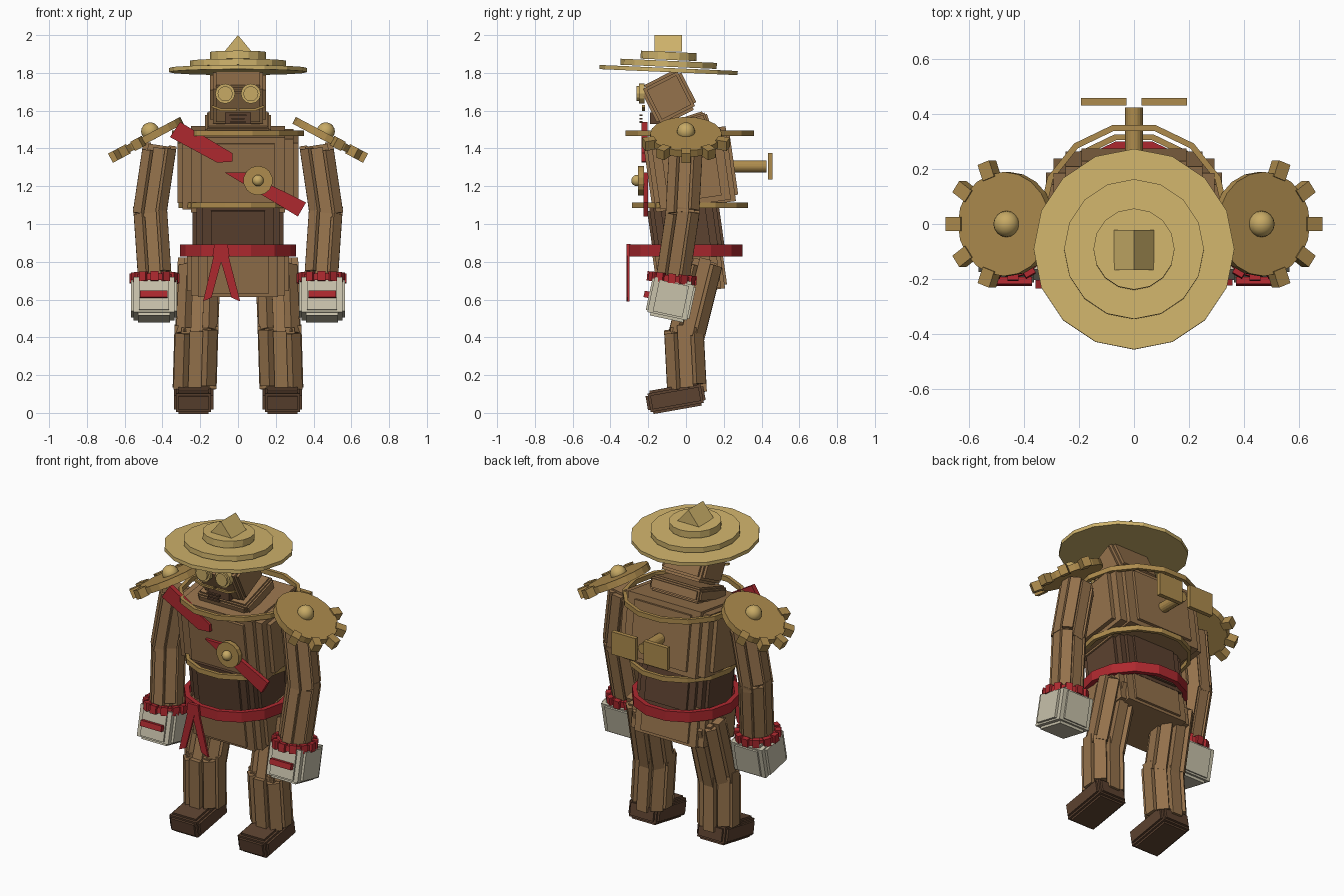
import bpy, bmesh, math
from mathutils import Matrix, Vector, Euler

if "Cube" in bpy.data.objects:
    bpy.data.objects.remove(bpy.data.objects["Cube"])

R = math.radians
COL = {
    "wood": (0.30, 0.168, 0.072), "dark wood": (0.107, 0.054, 0.029),
    "brass": (0.42, 0.26, 0.075), "straw": (0.63, 0.455, 0.15),
    "red cloth": (0.42, 0.022, 0.028), "cream": (0.58, 0.54, 0.41),
    "light brass": (0.57, 0.40, 0.13),
}
MATS = {}
for n, c in COL.items():
    MATS[n] = bpy.data.materials.new(n)
    MATS[n].diffuse_color = (*c, 1)


def part(name, mat, build, mirror=False, smooth=False):
    """Build one object; build(bm) adds the geometry."""
    bm = bmesh.new()
    build(bm)
    bmesh.ops.recalc_face_normals(bm, faces=bm.faces)
    me = bpy.data.meshes.new(name)
    bm.to_mesh(me)
    bm.free()
    me.materials.append(MATS[mat])
    ob = bpy.data.objects.new(name, me)
    bpy.context.collection.objects.link(ob)
    if smooth:
        for p in me.polygons:
            p.use_smooth = True
    if mirror:
        ob.modifiers.new("Mirror", 'MIRROR')
    return ob


def frame(c, rx=0, ry=0, rz=0):
    return Matrix.Translation(c) @ Euler((R(rx), R(ry), R(rz))).to_matrix().to_4x4()


def box(bm, m, s):
    bmesh.ops.create_cube(bm, size=1, matrix=m @ Matrix.Diagonal((*s, 1)))


def layered(bm, m, s, t=0.03):
    """Box with a raised panel on each face."""
    x, y, z = s
    box(bm, m, (x - t, y - t, z - t))
    box(bm, m, (x, y - 2 * t, z - 2 * t))
    box(bm, m, (x - 2 * t, y, z - 2 * t))
    box(bm, m, (x - 2 * t, y - 2 * t, z))


def stepped(bm, m, s):
    """Block rounded off in plan by nested boxes."""
    x, y, z = s
    for fx, fy, fz in ((1, .62, .8), (.92, .82, .94), (.78, .93, 1), (.6, 1, .84)):
        box(bm, m, (x * fx, y * fy, z * fz))


def limb(bm, a, b, w, d):
    """Bundle of planks of uneven length running from a to b."""
    a, b = Vector(a), Vector(b)
    L = (a - b).length
    q = Vector((0, 0, 1)).rotation_difference(a - b)
    m = Matrix.Translation((a + b) / 2) @ q.to_matrix().to_4x4()
    box(bm, m, (w * .68, d * .68, L * 1.02))
    for i in range(8):
        t = math.pi * i / 4
        k = .38 if i % 2 == 0 else .41
        off = frame((w * k * math.cos(t), d * k * math.sin(t), .012 * (-1) ** (i // 2)), 0, 0, 45 * i)
        box(bm, m @ off, (w * .23, d * .34, L * (.9 if i % 2 else 1.0)))


def cyl(bm, m, r, h, n):
    bmesh.ops.create_cone(bm, cap_ends=True, segments=n, radius1=r, radius2=r, depth=h, matrix=m)


def ball(bm, c, r):
    bmesh.ops.create_uvsphere(bm, u_segments=16, v_segments=10, radius=r, matrix=Matrix.Translation(c))


def prism(bm, pts, y0, y1):
    """Extrude an x-z outline from y0 to y1."""
    lo = [bm.verts.new((x, y0, z)) for x, z in pts]
    hi = [bm.verts.new((x, y1, z)) for x, z in pts]
    bm.faces.new(lo)
    bm.faces.new(hi[::-1])
    for i in range(len(pts)):
        j = (i + 1) % len(pts)
        bm.faces.new((lo[i], hi[i], hi[j], lo[j]))


def ring(bm, c, r, t, h, n):
    """Flat-sided hoop with a flat side to the back."""
    rows = []
    for i in range(n):
        a = 2 * math.pi * (i + .5) / n
        s, k = math.sin(a), math.cos(a)
        rows.append([bm.verts.new((c[0] + s * q, c[1] + k * q, c[2] + z))
                     for q, z in ((r, -h / 2), (r, h / 2), (r - t, h / 2), (r - t, -h / 2))])
    for i in range(n):
        A, B = rows[i], rows[(i + 1) % n]
        for j in range(4):
            k = (j + 1) % 4
            bm.faces.new((A[j], A[k], B[k], B[j]))


# Straw hat: three tiers and a ridge block
def hat(bm):
    for z, r, h in ((1.815, .366, .022), (1.848, .255, .032), (1.89, .148, .042)):
        cyl(bm, frame((0, -.092, z), -2.5), r, h, 16)
    prism(bm, [(-.073, 1.912), (.073, 1.912), (0, 2.0)], -.168, -.022)
part("hat", "straw", hat)

# Head and neck
part("head", "wood", lambda bm: layered(bm, frame((0, -.09, 1.67), 27), (.295, .235, .235)))
part("neck", "wood", lambda bm: layered(bm, frame((0, -.02, 1.515), 18), (.35, .29, .09), .02))


def goggles(bm):
    cyl(bm, frame((.068, -.235, 1.69), 90), .053, .03, 12)
    cyl(bm, frame((.068, -.245, 1.69), 90), .04, .035, 12)
part("goggles", "light brass", goggles, True)


def face_trim(bm):
    box(bm, frame((.115, -.225, 1.615), 0, -20), (.05, .015, .012))
    box(bm, frame((.05, -.225, 1.605)), (.09, .015, .012))
part("cheek_trim", "brass", face_trim, True)


def mouth(bm):
    for z, w in ((1.575, .09), (1.557, .07), (1.54, .08)):
        box(bm, frame((0, -.238, z)), (w, .015, .009))
    box(bm, frame((0, -.16, 1.56)), (.14, .06, .06))
part("mouth", "dark wood", mouth)

# Torso
part("chest", "wood", lambda bm: stepped(bm, frame((0, .025, 1.29), 8), (.64, .46, .40)))
part("waist", "dark wood", lambda bm: stepped(bm, frame((0, 0, .97), 8), (.48, .38, .30)))
part("pelvis", "wood", lambda bm: stepped(bm, frame((0, .02, .755), 8), (.54, .37, .24)))


def bands(bm):
    ring(bm, (0, .02, 1.48), .35, .022, .03, 14)
    ring(bm, (0, .02, 1.10), .315, .022, .03, 14)
part("chest_bands", "brass", bands)


# Belt with two hanging tails
def belt(bm):
    ring(bm, (0, 0, .86), .308, .03, .062, 14)
    prism(bm, [(-.125, .895), (-.055, .895), (-.045, .83), (-.135, .83)], -.315, -.295)
part("belt", "red cloth", belt)


def tails(bm):
    prism(bm, [(-.12, .87), (-.07, .87), (-.14, .61), (-.185, .59)], -.315, -.302)
    prism(bm, [(-.11, .87), (-.06, .87), (.012, .59), (-.035, .61)], -.311, -.298)
part("belt_tails", "red cloth", tails)


# Sash with medallion
def sash(bm):
    prism(bm, [(-.36, 1.46), (-.307, 1.54), (-.03, 1.375), (-.03, 1.33), (-.11, 1.325)], -.235, -.205)
    prism(bm, [(-.07, 1.272), (.04, 1.272), (.36, 1.114), (.317, 1.04)], -.225, -.2)
part("sash", "red cloth", sash)
part("medallion", "brass", lambda bm: cyl(bm, frame((.106, -.238, 1.23), 90), .078, .03, 14))
part("medallion_stud", "light brass", lambda bm: ball(bm, (.106, -.26, 1.23), .03), smooth=True)


# Wind-up key on the back
def key(bm):
    cyl(bm, frame((0, .325, 1.305), 90), .032, .20, 16)
    for s in (-1, 1):
        box(bm, frame((s * .11, .446, 1.305)), (.165, .026, .14))
part("back_key", "brass", key)


# Shoulder guards: discs with cog teeth on the outer half
def gear(bm):
    m = frame((.465, 0, 1.46), 0, 28)
    cyl(bm, m, .19, .04, 20)
    for i in range(-2, 3):
        box(bm, m @ frame((0, 0, 0), 0, 0, 35 * i) @ Matrix.Translation((.207, 0, 0)), (.062, .05, .055))
part("shoulder_gear", "brass", gear, True)
part("shoulder_stud", "light brass", lambda bm: ball(bm, (.465, 0, 1.49), .048), True, True)


# Arms
def arm(bm):
    limb(bm, (.415, .0, 1.41), (.47, -.02, 1.04), .18, .18)
    limb(bm, (.465, -.015, 1.08), (.44, -.07, .71), .18, .18)
part("arm", "wood", arm, True)


def hand(bm):
    m = frame((.445, -.08, .605), -12)
    for s in ((.245, .16, .17), (.215, .215, .19), (.16, .235, .17), (.17, .18, .22)):
        box(bm, m, s)
part("hand", "cream", hand, True)


def cuff(bm):
    m = frame((.442, -.075, .71), -6)
    cyl(bm, m, .122, .035, 12)
    for i in range(12):
        box(bm, m @ frame((0, 0, 0), 0, 0, 30 * i) @ Matrix.Translation((.117, 0, .002)), (.03, .04, .05))
part("cuff", "red cloth", cuff, True)
part("knuckle_strip", "red cloth", lambda bm: box(bm, frame((.445, -.207, .627), -12), (.145, .03, .034)), True)


# Legs
def leg(bm):
    limb(bm, (.205, .10, .80), (.22, .0, .40), .23, .185)
    limb(bm, (.22, -.012, .45), (.23, .005, .12), .235, .205)
part("leg", "wood", leg, True)
part("foot", "dark wood", lambda bm: layered(bm, frame((.235, -.055, .078), 10), (.21, .31, .125), .025), True)

for m in bpy.data.materials:
    if m.users and not m.is_grease_pencil:
        m.use_nodes = True
        m.node_tree.nodes["Principled BSDF"].inputs["Base Color"].default_value = m.diffuse_color
